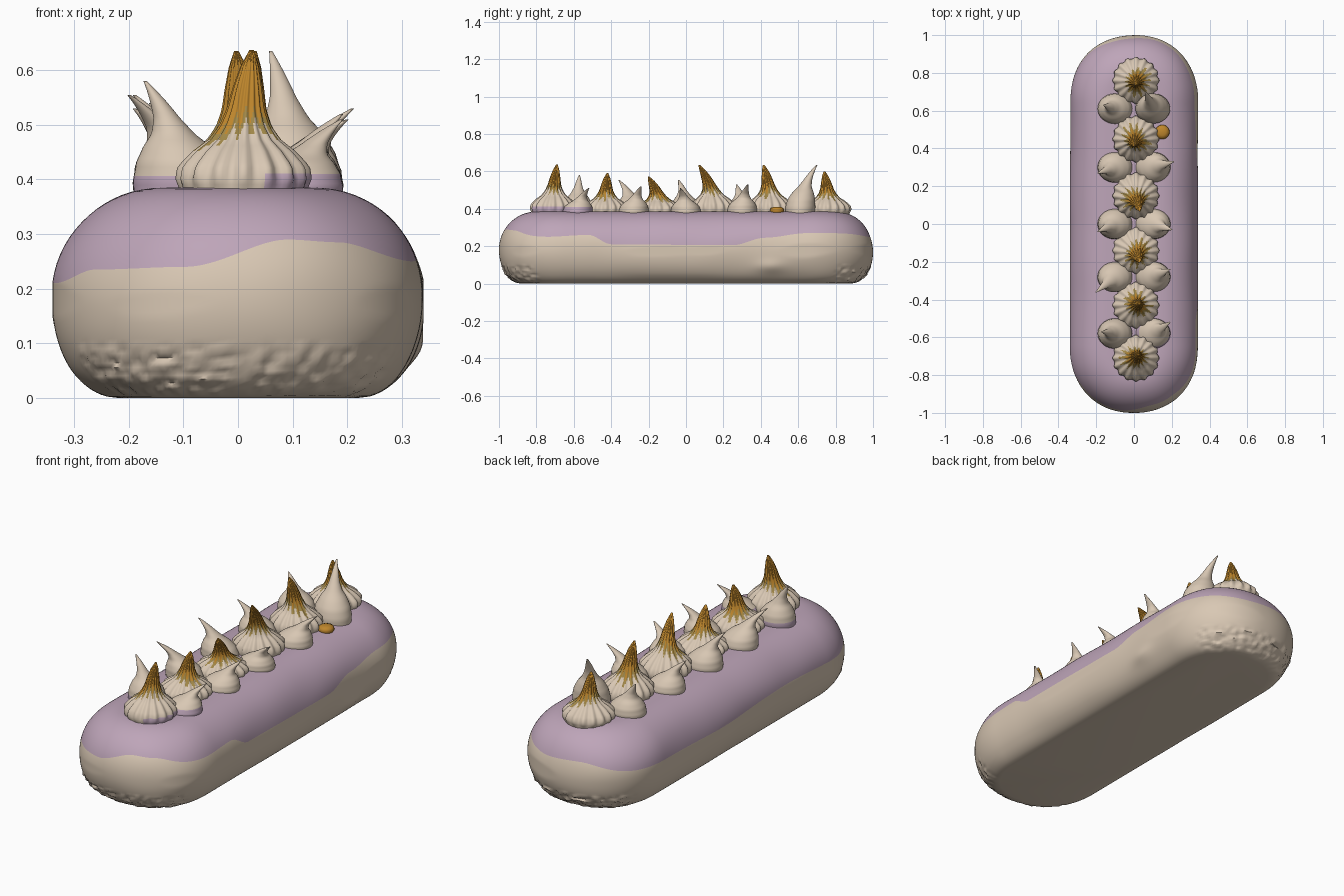
import bpy, bmesh, math
from mathutils import Vector, noise

if "Cube" in bpy.data.objects:
    bpy.data.objects.remove(bpy.data.objects["Cube"])


def material(name, srgb):
    m = bpy.data.materials.new(name)
    m.diffuse_color = [(c / 255 / 12.92 if c < 11 else ((c / 255 + 0.055) / 1.055) ** 2.4) for c in srgb] + [1]
    m.use_nodes = True
    m.node_tree.nodes["Principled BSDF"].inputs["Base Color"].default_value = m.diffuse_color
    return m


MATS = [material("cream", (217, 200, 180)), material("lilac_glaze", (190, 165, 185)),
        material("gold", (190, 134, 44)), material("olive_gold", (160, 135, 72))]
CREAM, GLAZE, GOLD, OLIVE = range(4)


def lerp_table(t, pts):
    if t <= pts[0][0]:
        return pts[0][1]
    for (a, va), (b, vb) in zip(pts, pts[1:]):
        if t <= b:
            k = (t - a) / (b - a)
            k = k * k * (3 - 2 * k)
            return va + (vb - va) * k
    return pts[-1][1]


def skin(name, rings, rule, angle=60):
    """Join closed rings of points with quads, cap both ends, colour by rule."""
    bm = bmesh.new()
    rows = [[bm.verts.new(p) for p in r] for r in rings]
    n = len(rows[0])
    for j in range(len(rows) - 1):
        for i in range(n):
            k = (i + 1) % n
            f = bm.faces.new((rows[j][i], rows[j][k], rows[j + 1][k], rows[j + 1][i]))
            f.material_index = rule(j, i, f.calc_center_median())
    bm.faces.new(rows[0][::-1]).material_index = rule(0, 0, rows[0][0].co)
    bm.faces.new(rows[-1]).material_index = rule(len(rows) - 2, 0, rows[-1][0].co)
    bmesh.ops.recalc_face_normals(bm, faces=bm.faces)
    me = bpy.data.meshes.new(name)
    bm.to_mesh(me)
    bm.free()
    for m in MATS:
        me.materials.append(m)
    ob = bpy.data.objects.new(name, me)
    bpy.context.collection.objects.link(ob)
    bpy.ops.object.select_all(action='DESELECT')
    ob.select_set(True)
    bpy.context.view_layer.objects.active = ob
    bpy.ops.object.shade_smooth_by_angle(angle=math.radians(angle))
    return ob


# ---- pastry body with glazed top ----
TOP, MID, STRAIGHT = 0.385, 0.18, 0.64
ARC, SIDE = 100, 60


def outline(d):
    """Stadium plan, inset by d (a value per point is given by a function)."""
    pts = []
    for end in (1, -1):
        for i in range(ARC):
            a = math.pi * i / ARC
            c, s = math.cos(a), math.sin(a)
            q = len(pts)
            x = math.copysign(abs(c) ** 0.91, c) * (0.34 - d(q))
            y = STRAIGHT + s ** 0.91 * (0.36 - d(q))
            pts.append((end * x, end * y))
        for i in range(SIDE):
            q = len(pts)
            pts.append((-end * (0.34 - d(q)), end * STRAIGHT * (1 - 2 * i / SIDE)))
    return pts


def glaze_edge(x, y):
    if y < -0.75:
        return lerp_table(x, [(-0.335, 0.21), (-0.27, 0.235), (-0.1, 0.24), (0.1, 0.29), (0.2, 0.285), (0.335, 0.25)])
    if y > 0.75:
        return lerp_table(x, [(-0.335, 0.215), (-0.1, 0.26), (0.1, 0.25), (0.335, 0.27)])
    if x > 0:
        return lerp_table(y, [(-0.75, 0.25), (-0.52, 0.26), (-0.4, 0.21), (0.25, 0.205), (0.42, 0.245), (0.65, 0.27)])
    return lerp_table(y, [(-0.75, 0.21), (-0.3, 0.225), (0.2, 0.205), (0.75, 0.215)])


def inset(z):
    if z > MID:
        u = min(1, (z - MID) / (TOP - MID))
        return 0.2 * (1 - math.sqrt(1 - u * u))
    u = (MID - z) / MID
    return 0.12 * (1 - math.sqrt(max(0, 1 - u * u)))


base = outline(lambda q: 0)
edges = [glaze_edge(x, y) for x, y in base]
LOW, HIGH = 34, 16
rings = []
for j in range(LOW + HIGH + 1):
    if j <= LOW:
        k = (1 - math.cos(math.pi * j / LOW)) / 2 * 0.6 + 0.4 * j / LOW
        zs = [e * k for e in edges]
    else:
        k = math.sin(math.pi / 2 * (j - LOW) / HIGH)
        zs = [e + (TOP - e) * k for e in edges]

    def depth(q):
        x, y = base[q]
        z = zs[q]
        d = inset(z)
        # crinkled lower ends and slight hand-made unevenness
        mask = max(0, min(1, (abs(y) - 0.8) / 0.06)) * max(0, min(1, (0.1 - z) / 0.02, z / 0.01))
        d += mask * 0.012 * noise.noise(Vector((x * 38, y * 38, z * 75)))
        d += 0.006 * max(0, min(1, z / 0.05)) * noise.noise(Vector((x * 4, y * 4, z * 6)))
        if x > 0:
            d -= 0.012 * math.exp(-((y - 0.45) / 0.07) ** 2 - ((z - 0.09) / 0.035) ** 2)
        return max(0, d)
    rings.append([(x, y, z) for (x, y), z in zip(outline(depth), zs)])
skin("pastry_body", rings, lambda j, i, c: CREAM if j < LOW else GLAZE)


# ---- piped cream ----
def dollop(name, base, profile, tip, rule, flutes=0, stretch=1.0, sides=64):
    """Turned drop whose centre line bends to the tip point."""
    bx, by, bz = base
    h_top = profile[-1][1]
    rings, steps = [], 26
    for j in range(steps + 1):
        t = j / steps
        h = h_top * t
        for (r0, h0), (r1, h1) in zip(profile, profile[1:]):
            if h <= h1 + 1e-9:
                r = r0 + (r1 - r0) * (h - h0) / (h1 - h0)
                break
        bend = t ** 2.2
        cx, cy = bx + (tip[0] - bx) * bend, by + (tip[1] - by) * bend
        z = bz + (tip[2] - bz) * t
        ring = []
        wide = 1 + (stretch - 1) * (1 - t) ** 2
        for i in range(sides):
            a = 2 * math.pi * i / sides
            groove = 1 + 0.06 * math.cos(flutes * a) * min(1, t * 6) if flutes else 1
            ring.append((cx + r * wide * groove * math.cos(a), cy + r * groove * math.sin(a), z))
        rings.append(ring)
    return skin(name, rings, rule)


STAR = [(0.112, 0), (0.12, 0.03), (0.114, 0.055), (0.09, 0.082), (0.062, 0.105), (0.045, 0.13),
        (0.034, 0.16), (0.026, 0.2), (0.016, 0.24), (0.004, 0.27)]
stars = [(-0.71, 0.025, -0.69, 0.637), (-0.43, 0.03, -0.42, 0.59), (-0.14, 0.03, -0.2, 0.572),
         (0.15, 0.03, 0.07, 0.635), (0.45, -0.003, 0.415, 0.635), (0.76, 0.01, 0.74, 0.6)]
for n, (y, tx, ty, tz) in enumerate(stars):
    def star_rule(j, i, c, n=n):
        if n == 0 and c.z < 0.408 and c.x > 0.05:
            return GLAZE
        start = 10.5 + 1.6 * math.sin(i * 0.9 + n) + 1.5 * math.sin(i * 0.098 + 2 * n)
        return CREAM if j < start else OLIVE if j < start + 2.5 else GOLD
    dollop(f"star_dollop_{n + 1}", (0.01, y, 0.37), STAR, (tx, ty, tz), star_rule, flutes=16, sides=96)

SMALL = [(0.076, 0), (0.08, 0.03), (0.074, 0.06), (0.058, 0.085), (0.038, 0.105), (0.024, 0.13),
         (0.014, 0.16), (0.003, 0.19)]
# y, left tip, right tip
pairs = [(-0.58, (-0.17, -0.57, 0.58), (0.19, -0.52, 0.51)),
         (-0.28, (-0.2, -0.36, 0.555), (0.19, -0.24, 0.52)),
         (0.0, (-0.19, -0.04, 0.555), (0.2, -0.03, 0.51)),
         (0.3, (-0.19, 0.27, 0.53), (0.21, 0.33, 0.53)),
         (0.61, (-0.16, 0.63, 0.54), (0.06, 0.7, 0.635))]
for n, (y, left, right) in enumerate(pairs):
    for side, tip in (("left", left), ("right", right)):
        s = -1 if side == "left" else 1
        dollop(f"{side}_cream_peak_{n + 1}", (s * 0.1, y, 0.365), SMALL, tip,
               lambda j, i, c, n=n: GLAZE if n == 0 and c.z < 0.408 else CREAM, stretch=1.2, sides=40)

# ---- gold flake ----
flake = [[(0.15 + r * math.cos(a * math.pi / 12), 0.487 + r * math.sin(a * math.pi / 12), z) for a in range(24)]
         for r, z in ((0.03, 0.375), (0.038, 0.39), (0.034, 0.403), (0.018, 0.41))]
skin("gold_flake", flake, lambda j, i, c: GOLD)
